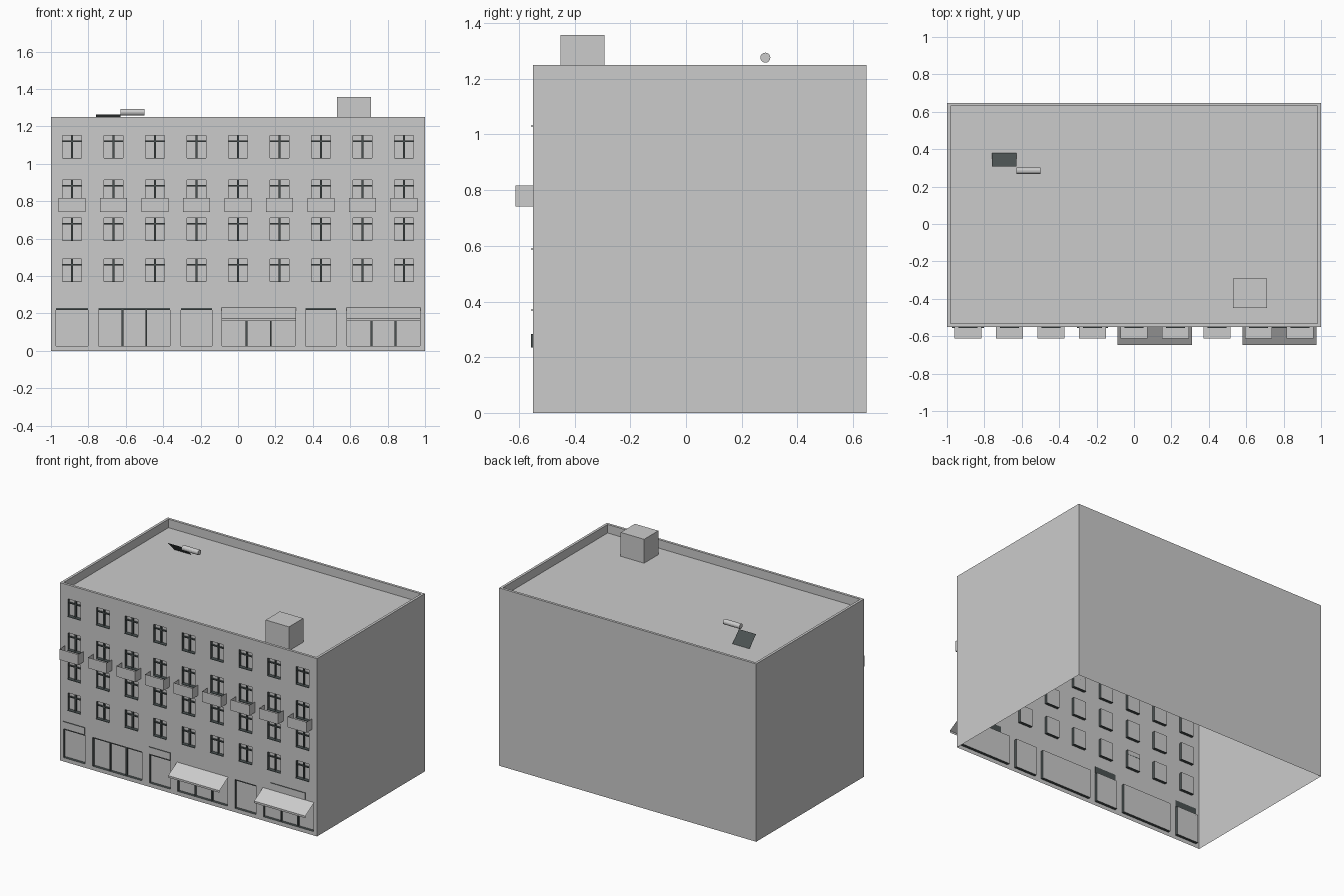
import bpy, bmesh, math
from mathutils import Matrix, Vector

cube = bpy.data.objects.get("Cube")
if cube:
    bpy.data.objects.remove(cube, do_unlink=True)


def material(name, colour):
    m = bpy.data.materials.new(name)
    m.use_nodes = True
    m.diffuse_color = (*colour, 1)
    m.node_tree.nodes["Principled BSDF"].inputs["Base Color"].default_value = (*colour, 1)
    return m


GREY = material("wall grey", (0.6, 0.6, 0.6))
DARK = material("dark frame grey", (0.07, 0.085, 0.085))

FRONT, BACK, TOP, ROOF = -0.55, 0.648, 1.25, 1.19
RECESS = 0.02
PANE = FRONT + RECESS


def add_box(bm, x0, x1, y0, y1, z0, z1):
    """Add a box given by its limits and return its faces."""
    size = Matrix.Diagonal((x1 - x0, y1 - y0, z1 - z0, 1))
    middle = Matrix.Translation(((x0 + x1) / 2, (y0 + y1) / 2, (z0 + z1) / 2))
    verts = bmesh.ops.create_cube(bm, size=1, matrix=middle @ size)["verts"]
    return list({f for v in verts for f in v.link_faces})


def finish(name, bm, *mats):
    mesh = bpy.data.meshes.new(name)
    bm.to_mesh(mesh)
    bm.free()
    for m in mats:
        mesh.materials.append(m)
    obj = bpy.data.objects.new(name, mesh)
    bpy.context.collection.objects.link(obj)
    return obj


def sheet(name, points, sweep, mat):
    """Sweep an open profile into a thin sheet."""
    bm = bmesh.new()
    a = [bm.verts.new(p) for p in points]
    b = [bm.verts.new(Vector(p) + Vector(sweep)) for p in points]
    for i in range(len(points) - 1):
        bm.faces.new((a[i], b[i], b[i + 1], a[i + 1]))
    return finish(name, bm, mat)


# Layout of the front
columns = [0.222 * i for i in range(-4, 5)]
sills = [0.37, 0.589, 0.792, 1.03]
WIN_W, WIN_H = 0.1, 0.122
doors = [(-0.973, -0.803), (-0.305, -0.14), (0.36, 0.525)]
shops = [(-0.745, -0.363), (-0.085, 0.305), (0.583, 0.973)]
SHOP_LOW, SHOP_HIGH = 0.027, 0.23

# Building shell: a block with the roof well and openings cut away
bm = bmesh.new()
add_box(bm, -1, 1, FRONT, BACK, 0, TOP)
shell = finish("building_shell", bm, GREY, DARK)

bm = bmesh.new()
rim = 0.018
add_box(bm, -1 + rim, 1 - rim, FRONT + rim, BACK - rim, ROOF, TOP + 0.1)
for x in columns:
    for z in sills:
        add_box(bm, x - WIN_W / 2, x + WIN_W / 2, FRONT - 0.1, PANE, z, z + WIN_H)
for x0, x1 in doors + shops:
    add_box(bm, x0, x1, FRONT - 0.1, PANE, SHOP_LOW, SHOP_HIGH)
cutter = finish("opening_cutter", bm, GREY)
cutter.hide_render = True

cut = shell.modifiers.new("openings", "BOOLEAN")
cut.operation, cut.solver, cut.object = "DIFFERENCE", "EXACT", cutter
bpy.context.view_layer.objects.active = shell
shell.select_set(True)
bpy.ops.object.modifier_apply(modifier=cut.name)
bpy.data.objects.remove(cutter, do_unlink=True)

# Open underside, and dark linings in the openings
bm = bmesh.new()
bm.from_mesh(shell.data)
bmesh.ops.delete(bm, geom=[f for f in bm.faces if f.calc_center_median().z < 0.001], context="FACES")
for f in bm.faces:
    c = f.calc_center_median()
    lining = FRONT + 0.002 < c.y < PANE - 0.002 and c.z < ROOF - 0.01
    f.material_index = 1 if lining else 0
bm.to_mesh(shell.data)
bm.free()

# Window bars and sills
bars, ledges = bmesh.new(), bmesh.new()
for x in columns:
    for z in sills:
        bar_z = z + WIN_H - 0.032
        add_box(bars, x - 0.005, x + 0.005, PANE - 0.01, PANE, z, z + WIN_H)
        add_box(bars, x - WIN_W / 2, x + WIN_W / 2, PANE - 0.009, PANE, bar_z - 0.004, bar_z + 0.004)
        add_box(ledges, x - WIN_W / 2, x + WIN_W / 2, FRONT - 0.007, PANE, z - 0.002, z + 0.002)
finish("window_bars", bars, DARK)
finish("window_sills", ledges, DARK)

# Shop mullions and top rails
bm = bmesh.new()
for x0, x1 in doors + shops:
    add_box(bm, x0, x1, PANE - 0.012, PANE, SHOP_HIGH - 0.01, SHOP_HIGH)
for x0, x1 in shops:
    for t in (1 / 3, 2 / 3):
        x = x0 + (x1 - x0) * t
        add_box(bm, x - 0.005, x + 0.005, PANE - 0.01, PANE, SHOP_LOW, SHOP_HIGH)
finish("shop_frames", bm, DARK)

# Sign boards: grey face, dark edges
for i, (x0, x1) in enumerate([doors[0], doors[1], (0.64, 0.91)]):
    bm = bmesh.new()
    for f in add_box(bm, x0, x1, FRONT - 0.006, FRONT + 0.002, 0.235, 0.283):
        f.normal_update()
        f.material_index = 0 if f.normal.y < -0.5 else 1
    finish(f"sign_board_{i + 1}", bm, GREY, DARK)

# Balconies: thin trays open at the top and at the wall
for i, x in enumerate(columns):
    bm = bmesh.new()
    faces = add_box(bm, x - 0.073, x + 0.073, -0.612, FRONT, 0.742, 0.817)
    for f in faces:
        f.normal_update()
    bmesh.ops.delete(bm, geom=[f for f in faces if f.normal.z > 0.5 or f.normal.y > 0.5], context="FACES")
    finish(f"balcony_{i + 1}", bm, GREY)

# Awnings: sloping sheet with a short valance
for i, (x0, x1) in enumerate(shops[1:]):
    profile = [(x0 - 0.004, FRONT, 0.232), (x0 - 0.004, -0.648, 0.174), (x0 - 0.004, -0.648, 0.16)]
    sheet(f"awning_{i + 1}", profile, (x1 - x0 + 0.008, 0, 0), GREY)

# Roof hut
bm = bmesh.new()
add_box(bm, 0.53, 0.712, -0.45, -0.292, ROOF, 1.358)
finish("roof_hut", bm, GREY)

# Solar heater: tilted panel and tank
sheet("solar_panel", [(-0.76, 0.38, ROOF), (-0.76, 0.307, 1.265)], (0.133, 0, 0), DARK)
bm = bmesh.new()
place = Matrix.Translation((-0.563, 0.285, 1.276)) @ Matrix.Rotation(math.pi / 2, 4, "Y")
bmesh.ops.create_cone(bm, cap_ends=True, segments=16, radius1=0.018, radius2=0.018, depth=0.128, matrix=place)
finish("water_tank", bm, GREY)
